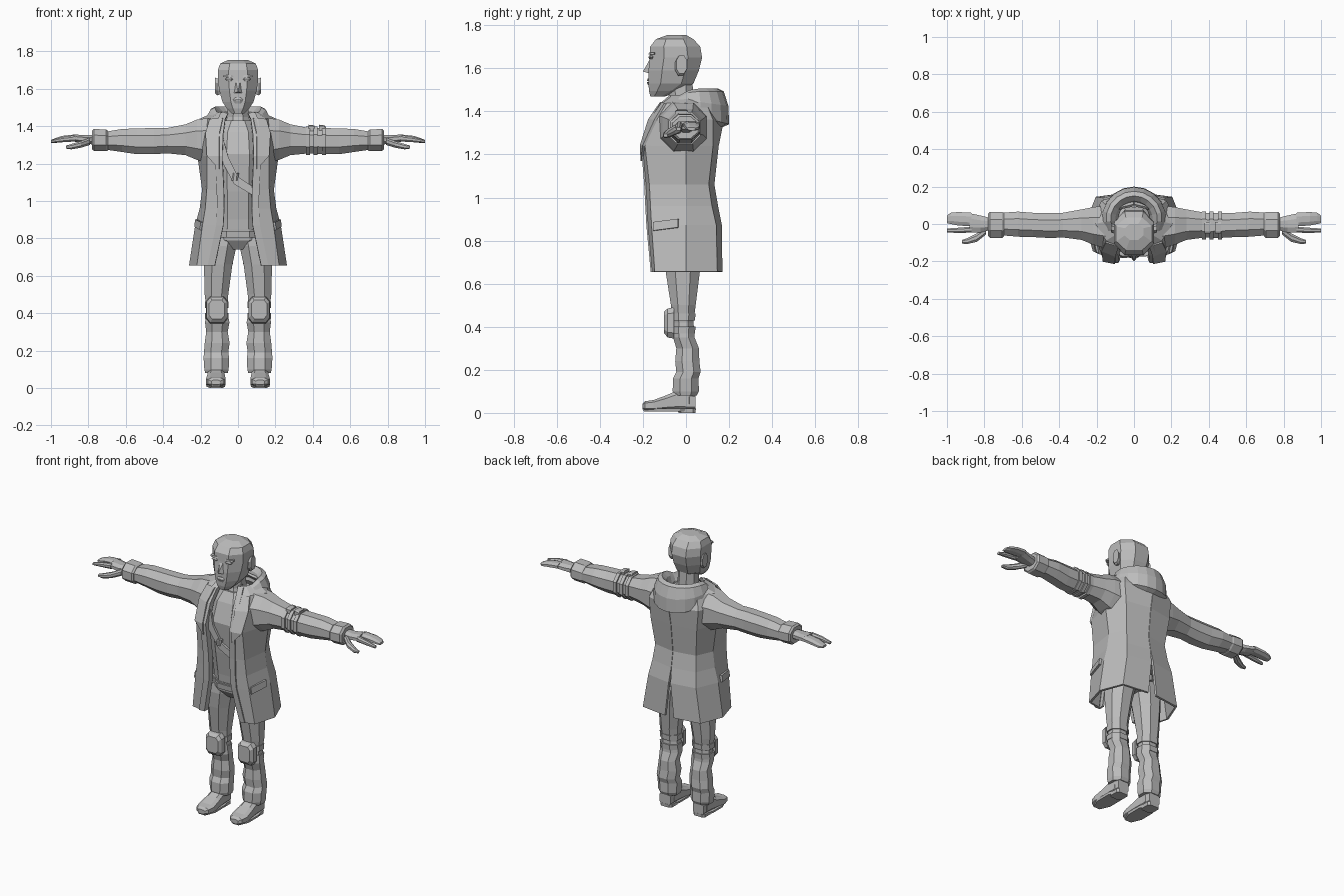
import bpy, bmesh, math
from mathutils import Vector

grey = bpy.data.materials.new("plain_grey")
grey.diffuse_color = (0.5, 0.5, 0.5, 1)
SIDES = (("right", -1), ("left", 1))


def make(name, verts, faces, thick=0.0, offset=0.0):
    me = bpy.data.meshes.new(name)
    bm = bmesh.new()
    vs = [bm.verts.new(v) for v in verts]
    for f in faces:
        bm.faces.new([vs[i] for i in f])
    bmesh.ops.remove_doubles(bm, verts=bm.verts, dist=0.0005)
    bmesh.ops.recalc_face_normals(bm, faces=bm.faces)
    bm.to_mesh(me)
    bm.free()
    me.materials.append(grey)
    ob = bpy.data.objects.new(name, me)
    bpy.context.collection.objects.link(ob)
    if thick:
        m = ob.modifiers.new("thickness", 'SOLIDIFY')
        m.thickness, m.offset = thick, offset
    return ob


def skin(name, rings, closed=True, thick=0.0):
    """Join equal rings of points; closed rings get end caps."""
    n = len(rings[0])
    verts = [p for r in rings for p in r]
    faces = [(i * n + j, i * n + (j + 1) % n, (i + 1) * n + (j + 1) % n, (i + 1) * n + j)
             for i in range(len(rings) - 1) for j in range(n if closed else n - 1)]
    if closed:
        faces += [tuple(range(n)), tuple(range(len(verts) - n, len(verts)))]
    return make(name, verts, faces, thick)


def loft(name, axis, rows, s=1, ch=0.28):
    """Chamfered-box sections: rows are (position, a0, a1, b0, b1)."""
    rings = []
    for p, a0, a1, b0, b1 in rows:
        ca, cb = (a1 - a0) * ch, (b1 - b0) * ch
        pts = [(a0 + ca, b0), (a1 - ca, b0), (a1, b0 + cb), (a1, b1 - cb),
               (a1 - ca, b1), (a0 + ca, b1), (a0, b1 - cb), (a0, b0 + cb)]
        put = {'x': lambda a, b: (s * p, a, b), 'y': lambda a, b: (s * a, p, b),
               'z': lambda a, b: (s * a, b, p)}[axis]
        rings.append([put(a, b) for a, b in pts])
    return skin(name, rings)


def plate(name, pts, s=1, thick=0.012):
    return make(name, [(s * x, y, z) for x, y, z in pts], [tuple(range(len(pts)))], thick)


# Head and neck
loft("head", 'z', [(1.468, -.035, .035, -.165, -.10), (1.495, -.06, .06, -.172, -.03),
                   (1.53, -.083, .083, -.174, .035), (1.59, -.1, .1, -.174, .06),
                   (1.65, -.108, .108, -.168, .075), (1.70, -.108, .108, -.166, .066),
                   (1.735, -.095, .095, -.14, .035), (1.755, -.05, .05, -.085, 0)], ch=.27)
loft("neck", 'z', [(1.38, -.075, .075, -.1, .05), (1.45, -.058, .058, -.08, .035),
                   (1.54, -.055, .055, -.085, .03)])
make("nose", [(-.012, -.166, 1.645), (.012, -.166, 1.645), (.026, -.168, 1.575),
              (-.026, -.168, 1.575), (0, -.2, 1.585)],
     [(0, 1, 4), (1, 2, 4), (2, 3, 4), (3, 0, 4), (0, 1, 2, 3)])
loft("upper_lip", 'z', [(1.54, -.028, .028, -.183, -.16), (1.553, -.016, .016, -.178, -.16)])
loft("lower_lip", 'z', [(1.522, -.018, .018, -.177, -.16), (1.536, -.026, .026, -.182, -.16)])
for side, s in SIDES:
    loft(side + "_eye", 'z', [(1.642, .032, .06, -.172, -.15), (1.652, .025, .07, -.174, -.15),
                              (1.66, .034, .06, -.17, -.15)], s)
    loft(side + "_brow", 'z', [(1.664, .02, .08, -.174, -.14), (1.674, .024, .078, -.172, -.14)], s)
    loft(side + "_ear", 'x', [(.095, -.045, -.005, 1.57, 1.65), (.112, -.05, .0, 1.565, 1.655),
                              (.122, -.045, .005, 1.575, 1.66)], s)

# Shirt, neckline fold and pelvis
loft("shirt", 'z', [(.80, -.125, .125, -.11, .08), (.90, -.13, .13, -.12, .09),
                    (1.05, -.13, .13, -.145, .08), (1.25, -.14, .14, -.168, .09),
                    (1.37, -.125, .125, -.13, .09), (1.43, -.08, .08, -.095, .06)])
fold = []
for i in range(13):
    a = math.radians(-120 + 20 * i)
    x, y, z = .088 * math.sin(a), -.03 - .09 * math.cos(a), 1.42 - .065 * max(0, math.cos(a))
    out = Vector((math.sin(a), -math.cos(a), 0))
    c = Vector((x, y, z))
    fold.append([c - out * .015, c + Vector((0, 0, .02)), c + out * .012, c - Vector((0, 0, .02))])
skin("neckline_fold", fold)
loft("pelvis", 'z', [(.74, -.05, .05, -.07, .05), (.79, -.14, .14, -.11, .075),
                     (.85, -.14, .14, -.118, .085)])
loft("belt", 'z', [(.805, -.142, .142, -.122, .085), (.84, -.142, .142, -.126, .09)])
plate("chest_strap", [(-.12, -.15, 1.37), (-.09, -.158, 1.37), (-.05, -.176, 1.23), (0, -.166, 1.13),
                      (.105, -.156, 1.06), (.105, -.156, 1.015), (-.02, -.164, 1.09),
                      (-.08, -.176, 1.20)], thick=.014)
loft("strap_buckle", 'z', [(1.11, -.035, .0, -.18, -.15), (1.15, -.03, .005, -.182, -.15)])

# Coat shell: front edge, front corner, side, back corner, centre back at each height
COAT = [(.655, (.14, -.155), (.215, -.14), (.255, 0), (.2, .14), (.03, .162)),
        (.87, (.095, -.175), (.185, -.155), (.222, 0), (.165, .135), (.006, .16)),
        (.96, (.09, -.18), (.17, -.16), (.198, 0), (.15, .115), (0, .142)),
        (1.06, (.092, -.185), (.162, -.165), (.185, 0), (.14, .1), (0, .125)),
        (1.24, (.1, -.2), (.16, -.185), (.21, 0), (.16, .12), (0, .145)),
        (1.36, (.095, -.16), (.165, -.13), (.225, 0), (.17, .12), (0, .17)),
        (1.435, (.085, -.11), (.145, -.085), (.2, 0), (.14, .09), (0, .13)),
        (1.47, (.07, -.07), (.095, -.055), (.12, .02), (.09, .08), (0, .1))]
for side, s in SIDES:
    skin(side + "_coat_half", [[(s * x, y, r[0]) for x, y in r[1:]] for r in COAT], False, .014)
    # Turned edge running down the opening
    skin(side + "_coat_edge", [[(s * (r[1][0] - .012), r[1][1] + .03, r[0]),
                                (s * (r[1][0] - .012), r[1][1] - .004, r[0]),
                                (s * (r[1][0] + .022), r[1][1] - .003, r[0])]
                               for r in COAT], False, .012)
    # Lapel and hip pocket flap
    make(side + "_lapel", [(s * x, y, z) for x, y, z in
                           [(.08, -.115, 1.44), (.15, -.095, 1.435), (.098, -.17, 1.36),
                            (.172, -.14, 1.36), (.1, -.208, 1.24), (.165, -.195, 1.24),
                            (.1, -.204, 1.17)]],
         [(0, 1, 3, 2), (2, 3, 5, 4), (4, 5, 6)], .014)
    plate(side + "_pocket_flap", [(.194, -.15, .845), (.222, -.035, .86),
                                  (.218, -.035, .9), (.187, -.15, .885)], s, .024)

# Folded hood around the neck
hood = []
for i in range(15):
    a = math.radians(-133 + 19 * i)
    k, front = (1 + math.cos(a)) / 2, max(0, -math.cos(a))
    top, low, w = 1.505 - .07 * front, 1.325 + .095 * (1 - k), 1 - .12 * front
    prof = [(.085, 1.42), (.1, top - .025), (.125, top), (.15 * w, top - .012),
            (.172 * w, (top + low) / 2 + .01), (.175 * w, low + .015), (.14 * w, low)]
    hood.append([(r * math.sin(a), .025 + r * math.cos(a), z) for r, z in prof])
skin("hood", hood)

for side, s in SIDES:
    # Sleeve, cuff and hand
    loft(side + "_sleeve", 'x', [(.15, -.13, .1, 1.2, 1.445), (.22, -.11, .09, 1.22, 1.435),
                                 (.28, -.085, .078, 1.245, 1.41), (.38, -.072, .06, 1.255, 1.39),
                                 (.45, -.075, .058, 1.25, 1.39), (.54, -.07, .06, 1.25, 1.388),
                                 (.62, -.068, .066, 1.262, 1.385), (.71, -.06, .06, 1.275, 1.37)], s)
    loft(side + "_cuff", 'x', [(.695, -.066, .06, 1.27, 1.375), (.705, -.074, .064, 1.266, 1.382),
                               (.77, -.074, .064, 1.268, 1.385), (.78, -.062, .055, 1.275, 1.375)], s)
    loft(side + "_palm", 'x', [(.76, -.03, .03, 1.3, 1.355), (.82, -.045, .045, 1.308, 1.352),
                               (.88, -.045, .058, 1.318, 1.356)], s)
    loft(side + "_fingers", 'x', [(.87, -.012, .06, 1.32, 1.356), (.94, -.008, .064, 1.315, 1.348),
                                  (.98, .0, .06, 1.31, 1.335), (1.0, .005, .045, 1.312, 1.326)], s)
    loft(side + "_index_finger", 'x', [(.87, -.046, -.014, 1.318, 1.352), (.94, -.048, -.02, 1.314, 1.342),
                                       (1.0, -.045, -.024, 1.31, 1.326)], s)
    loft(side + "_thumb", 'x', [(.79, -.055, -.015, 1.3, 1.34), (.84, -.095, -.05, 1.285, 1.32),
                                (.89, -.107, -.075, 1.276, 1.305), (.92, -.105, -.085, 1.28, 1.296)], s)

    # Trouser leg, knee pad and straps
    loft(side + "_trouser_leg", 'z', [(.08, .055, .175, -.055, .05), (.1, .05, .18, -.062, .06),
                                      (.16, .047, .184, -.06, .058), (.19, .052, .182, -.045, .068),
                                      (.24, .045, .178, -.05, .062), (.3, .055, .17, -.045, .06),
                                      (.35, .046, .176, -.06, .04), (.42, .058, .168, -.06, .035),
                                      (.5, .052, .178, -.07, .045), (.66, .03, .182, -.095, .065),
                                      (.76, .008, .18, -.105, .078), (.82, .006, .15, -.1, .075)], s)
    loft(side + "_knee_pad", 'y', [(-.055, .055, .17, .345, .49), (-.085, .058, .168, .35, .485),
                                   (-.102, .072, .154, .37, .47)], s, .18)
    for i, z in enumerate((.385, .445)):
        loft(f"{side}_knee_strap_{i}", 'z', [(z - .017, .05, .177, -.066, .042),
                                             (z + .017, .05, .177, -.066, .044)], s)
    # Boot with heel
    loft(side + "_boot_shaft", 'z', [(.03, .075, .158, -.06, .042), (.13, .075, .158, -.055, .045)], s)
    loft(side + "_boot", 'y', [(.045, .08, .155, .01, .09), (-.03, .074, .16, .01, .11),
                               (-.09, .07, .165, .012, .082), (-.15, .066, .17, .01, .06),
                               (-.19, .076, .16, .012, .054), (-.203, .095, .142, .018, .042)], s, .2)
    loft(side + "_boot_sole", 'z', [(.006, .07, .168, -.195, .03), (.02, .067, .171, -.203, .044)], s)
    loft(side + "_boot_heel", 'z', [(0, .077, .158, -.035, .044), (.02, .075, .16, -.04, .046)], s, .15)

# Bands and small pouches on one upper arm
for i, x in enumerate((.375, .415, .46)):
    loft(f"arm_band_{i}", 'x', [(x - .011, -.082, .068, 1.245, 1.397),
                                (x + .011, -.082, .068, 1.245, 1.397)])
for i, x in enumerate((.392, .45)):
    loft(f"arm_pouch_{i}", 'x', [(x - .016, -.05, .01, 1.37, 1.408), (x + .016, -.05, .01, 1.37, 1.404)], ch=.15)
